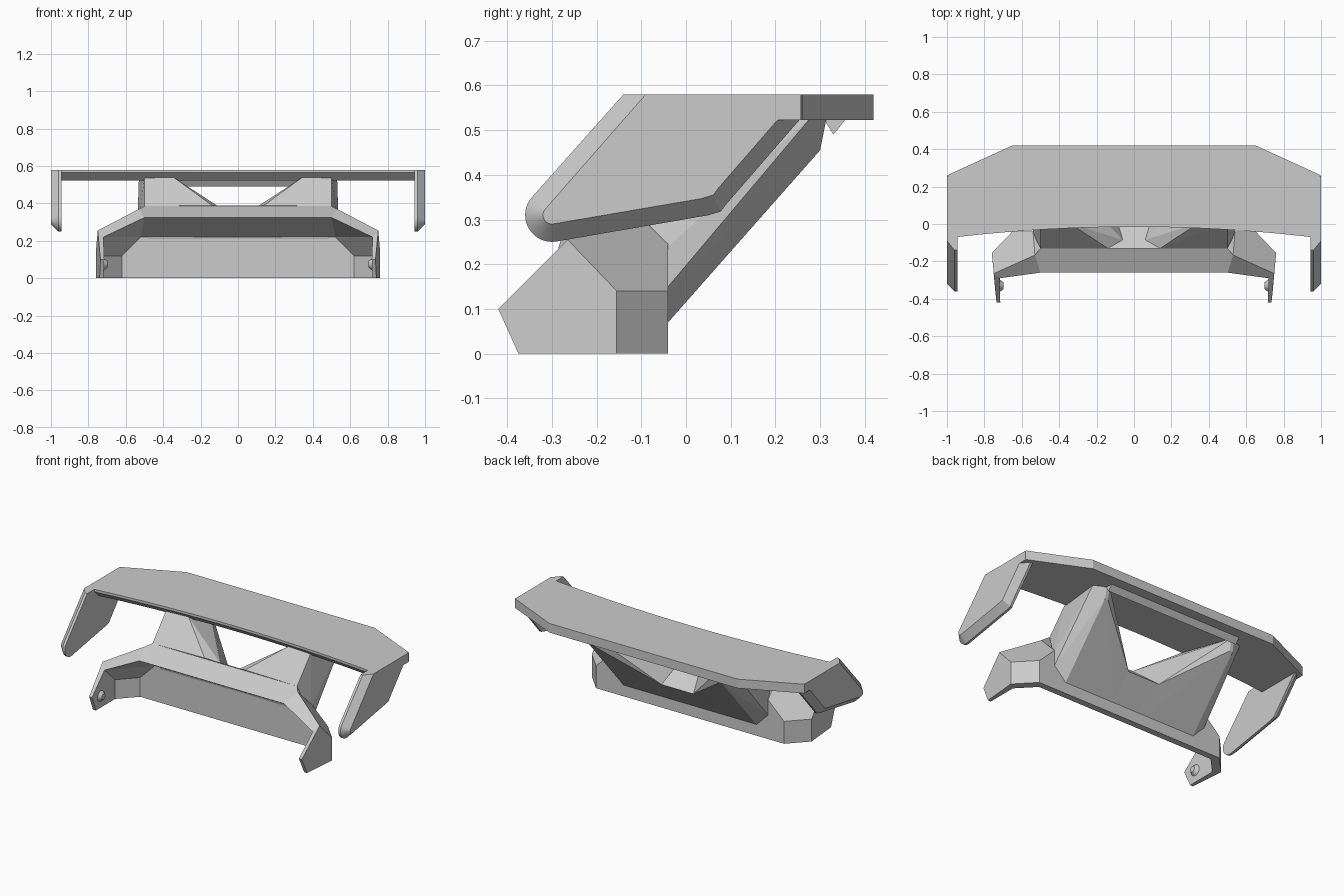
import bpy, bmesh, math
from mathutils import Matrix

if "Cube" in bpy.data.objects:
    bpy.data.objects.remove(bpy.data.objects["Cube"])


def make(name, bm, mirror=False, smooth=False):
    bmesh.ops.recalc_face_normals(bm, faces=bm.faces)
    me = bpy.data.meshes.new(name)
    bm.to_mesh(me)
    bm.free()
    ob = bpy.data.objects.new(name, me)
    bpy.context.collection.objects.link(ob)
    if smooth:
        bpy.ops.object.select_all(action='DESELECT')
        ob.select_set(True)
        bpy.context.view_layer.objects.active = ob
        bpy.ops.object.shade_smooth_by_angle(angle=math.radians(25))
    if mirror:
        ob.modifiers.new("Mirror", 'MIRROR').use_clip = True
    return ob


def from_faces(name, verts, faces, **kw):
    bm = bmesh.new()
    vs = [bm.verts.new(v) for v in verts]
    for f in faces:
        bm.faces.new([vs[i] for i in f])
    return make(name, bm, **kw)


def loft(name, rings, **kw):
    """Skin equal-length closed rings and cap both ends."""
    n = len(rings[0])
    faces = [list(range(n)), list(range(n * (len(rings) - 1), n * len(rings)))]
    for r in range(len(rings) - 1):
        for i in range(n):
            j = (i + 1) % n
            faces.append([r * n + i, r * n + j, (r + 1) * n + j, (r + 1) * n + i])
    return from_faces(name, [p for r in rings for p in r], faces, **kw)


def hull(name, pts, **kw):
    bm = bmesh.new()
    for p in pts:
        bm.verts.new(p)
    res = bmesh.ops.convex_hull(bm, input=bm.verts)
    junk = {g for g in res["geom_interior"] + res["geom_unused"]
            if isinstance(g, bmesh.types.BMVert)}
    bmesh.ops.delete(bm, geom=list(junk), context='VERTS')
    bmesh.ops.dissolve_limit(bm, angle_limit=0.01, verts=bm.verts, edges=bm.edges)
    return make(name, bm, **kw)


# Wing blade: curved front edge with an undercut lip, clipped rear corners
back = [(0.96, 0.25), (1, 0.26), (0.65, 0.42), (-0.65, 0.42), (-1, 0.26), (-0.96, 0.25)]
xs = [-0.95 + 1.9 * i / 16 for i in range(17)]


def wing_ring(z, shift):
    front = [(x, -0.015 - 0.055 * (x / 0.95) ** 2 + shift) for x in xs]
    return [(x, y, z) for x, y in back + front]


loft("wing_blade", [wing_ring(0.58, 0), wing_ring(0.565, 0), wing_ring(0.523, 0.045)])


# End plates: rounded nose, bevelled outer rim
def plate_ring(x, r, top, lower, rear):
    pts = [(top, 0.58)]
    for i in range(15):
        a = math.radians(138 + 142 * i / 14)
        pts.append((-0.30 + r * math.cos(a), 0.31 + r * math.sin(a)))
    (y, z), d = lower, 0.02
    pts += [(y - d, z - 0.17 * d), (y + 0.4 * d, z + 0.25 * d), (y + d, z + 1.05 * d)]
    pts += [(rear, 0.523), (0.257, 0.523), (0.257, 0.58)]
    return [(x, py, pz) for py, pz in pts]


loft("end_plate", [plate_ring(1.0, 0.02, -0.09, (0.053, 0.35), 0.205),
                   plate_ring(0.96, 0.06, -0.14, (0.07, 0.313), 0.254),
                   plate_ring(0.945, 0.06, -0.14, (0.07, 0.313), 0.254)],
     mirror=True, smooth=True)

# Base bracket: open-fronted shell, right half mirrored
base_verts = [
    (0, -.04, 0), (.65, -.04, 0), (.76, -.155, 0), (.74, -.375, 0), (.735, -.42, .1),
    (.75, -.265, .255), (.76, -.155, .14), (.65, -.04, .14), (.54, -.04, .245),
    (.53, -.166, .37), (0, -.04, .245), (0, -.13, .385), (.5, -.13, .385),
    (0, -.08, 0), (.62, -.08, 0), (.72, -.185, 0), (.72, -.375, 0), (.715, -.42, .1),
    (.72, -.29, .22), (.72, -.185, .12), (.62, -.08, .12), (.52, -.08, .22),
    (.5, -.26, .325), (0, -.08, .22), (0, -.26, .325)]
base_faces = ["0 1 7 8 10", "1 2 6 7", "2 3 4 5 6", "7 6 5 9 8", "8 9 12 11 10",
              "11 12 22 24", "12 9 22", "9 5 18 22", "5 4 17 18", "4 3 16 17",
              "13 14 20 21 23", "14 15 19 20", "15 16 17 18 19", "20 19 18 21",
              "21 18 22", "23 21 22 24", "0 1 14 13", "1 2 15 14", "2 3 16 15"]
from_faces("base_bracket", base_verts,
           [[int(i) for i in f.split()] for f in base_faces], mirror=True)

# Pylon: two leaning arms either side of a V opening, joined by a low centre
notch = [(.14, -.13, .39), (.06, -.085, .355), (.11, .085, .215)]
hull("pylon_arm", notch + [
    (.5, -.13, .385), (.5, .005, .54), (.345, .005, .54),
    (.54, -.05, .23), (.54, -.04, .15), (.53, .285, .535),
    (.46, -.04, .07), (.11, -.04, .07), (.46, .30, .455), (.44, .30, .455),
    (.46, .315, .53), (.44, .315, .53)], mirror=True)
hull("pylon_centre", [(s * x, y, z) for s in (-1, 1) for x, y, z in
                      notch[::2] + [(.11, -.04, .07), (.14, -.1, .34)]])

# Rib under the blade behind the pylon
rib = [(0.305, 0.53), (0.33, 0.49), (0.362, 0.53)]
loft("rear_rib", [[(x, y, z) for y, z in rib] for x in (-0.46, 0.46)])

# Fastener bosses inside the bracket tips
bm = bmesh.new()
bmesh.ops.create_cone(bm, cap_ends=True, segments=20, radius1=0.035, radius2=0.018, depth=0.022,
                      matrix=Matrix.Translation((0.709, -0.33, 0.075)) @ Matrix.Rotation(-math.pi / 2, 4, 'Y'))
make("fastener_boss", bm, mirror=True, smooth=True)
